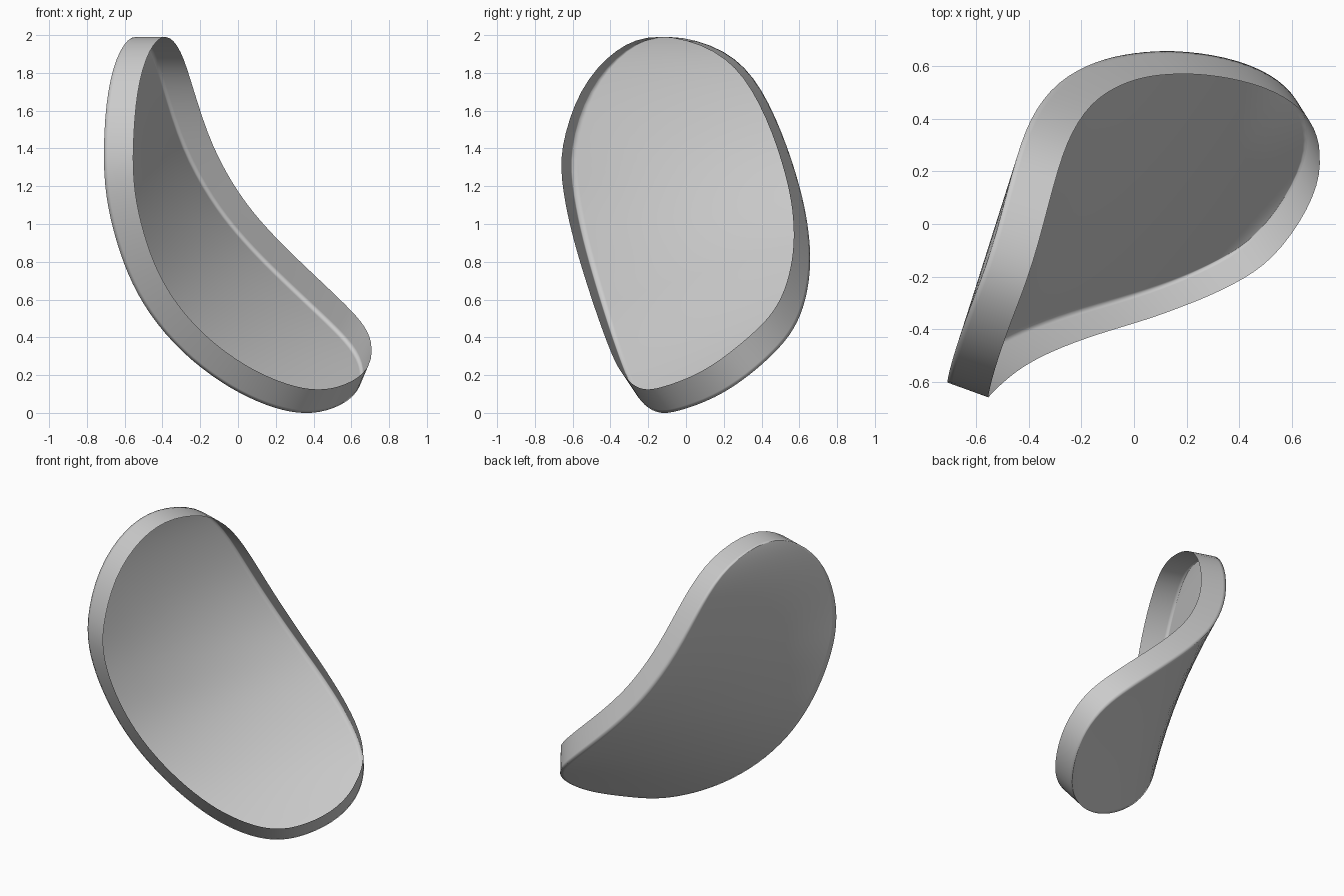
import bpy, bmesh, math
from mathutils import Vector

if "Cube" in bpy.data.objects:
    bpy.data.objects.remove(bpy.data.objects["Cube"])

# Outline of the curved back plate: matching points down the two long sides
TOP, BOTTOM = (-.54, -.10, 2.004), (.47, -.04, .01)
SIDE_A = [(-.625, -.32, 1.925), (-.69, -.51, 1.71), (-.712, -.608, 1.4), (-.70, -.59, 1.15),
          (-.645, -.54, .91), (-.56, -.475, .68), (-.43, -.41, .47), (-.25, -.345, .28),
          (-.04, -.285, .13), (.15, -.22, .04), (.32, -.14, -.003)]
SIDE_B = [(-.46, .21, 1.92), (-.395, .40, 1.72), (-.29, .54, 1.4), (-.14, .62, 1.13),
          (0, .65, .95), (.15, .66, .79), (.35, .635, .6), (.52, .57, .44),
          (.625, .47, .32), (.665, .33, .195), (.61, .155, .08)]
DEPTH = .165
STEPS = 4


def closed_spline(points):
    """Catmull-Rom samples through a closed loop, then lightly smoothed."""
    p = [Vector(q) for q in points]
    n, out = len(p), []
    for i in range(n):
        a, b, c, d = p[i - 1], p[i], p[(i + 1) % n], p[(i + 2) % n]
        for k in range(STEPS):
            t = k / STEPS
            out.append(.5 * (2 * b + (c - a) * t + (2 * a - 5 * b + 4 * c - d) * t * t
                             + (3 * b - a - 3 * c + d) * t ** 3))
    for _ in range(5):
        m = len(out)
        out = [out[i] * .5 + (out[i - 1] + out[(i + 1) % m]) * .25 for i in range(m)]
    return out


loop = closed_spline([TOP] + SIDE_A + [BOTTOM] + SIDE_B[::-1])
count = len(loop)
half = count // 2


def rim_direction(i):
    """The rim stands square to the plate, turning from sideways to upward."""
    row = min(i, count - i) / half
    t = min(max((row - .22) / .6, 0), 1)
    side = .5 - .5 * math.sin(2 * math.pi * i / count)
    low = Vector((.45, -.45, .77)).lerp(Vector((.25, -.65, .72)), side)
    return Vector((.95, -.31, 0)).lerp(low, t).normalized()


bm = bmesh.new()
edge = [bm.verts.new(p) for p in loop]

# Back plate: straight rows between the two sides
COLS = [0, .025, .2, .4, .6, .8, .975, 1]
rows = []
for i in range(1, half):
    a, b = edge[i], edge[count - i]
    rows.append([a] + [bm.verts.new(a.co.lerp(b.co, t)) for t in COLS[1:-1]] + [b])
for r, s in zip(rows, rows[1:]):
    for j in range(len(COLS) - 1):
        bm.faces.new((r[j], r[j + 1], s[j + 1], s[j]))
for tip, r in ((edge[0], rows[0]), (edge[half], rows[-1])):
    for j in range(len(COLS) - 1):
        bm.faces.new((tip, r[j], r[j + 1]))

# Rim wall, open towards the hollow side
previous = edge
for level in (.02, DEPTH):
    ring = [bm.verts.new(loop[i] + rim_direction(i) * level) for i in range(count)]
    for i in range(count):
        k = (i + 1) % count
        bm.faces.new((previous[i], previous[k], ring[k], ring[i]))
    previous = ring

# Outward normals on the convex side
bmesh.ops.recalc_face_normals(bm, faces=bm.faces)
bm.faces.ensure_lookup_table()
if bm.faces[len(COLS) * 20].normal.x > 0:
    bmesh.ops.reverse_faces(bm, faces=bm.faces)
for f in bm.faces:
    f.smooth = True

mesh = bpy.data.meshes.new("curved_shell")
bm.to_mesh(mesh)
bm.free()
shell = bpy.data.objects.new("curved_shell", mesh)
bpy.context.collection.objects.link(shell)
